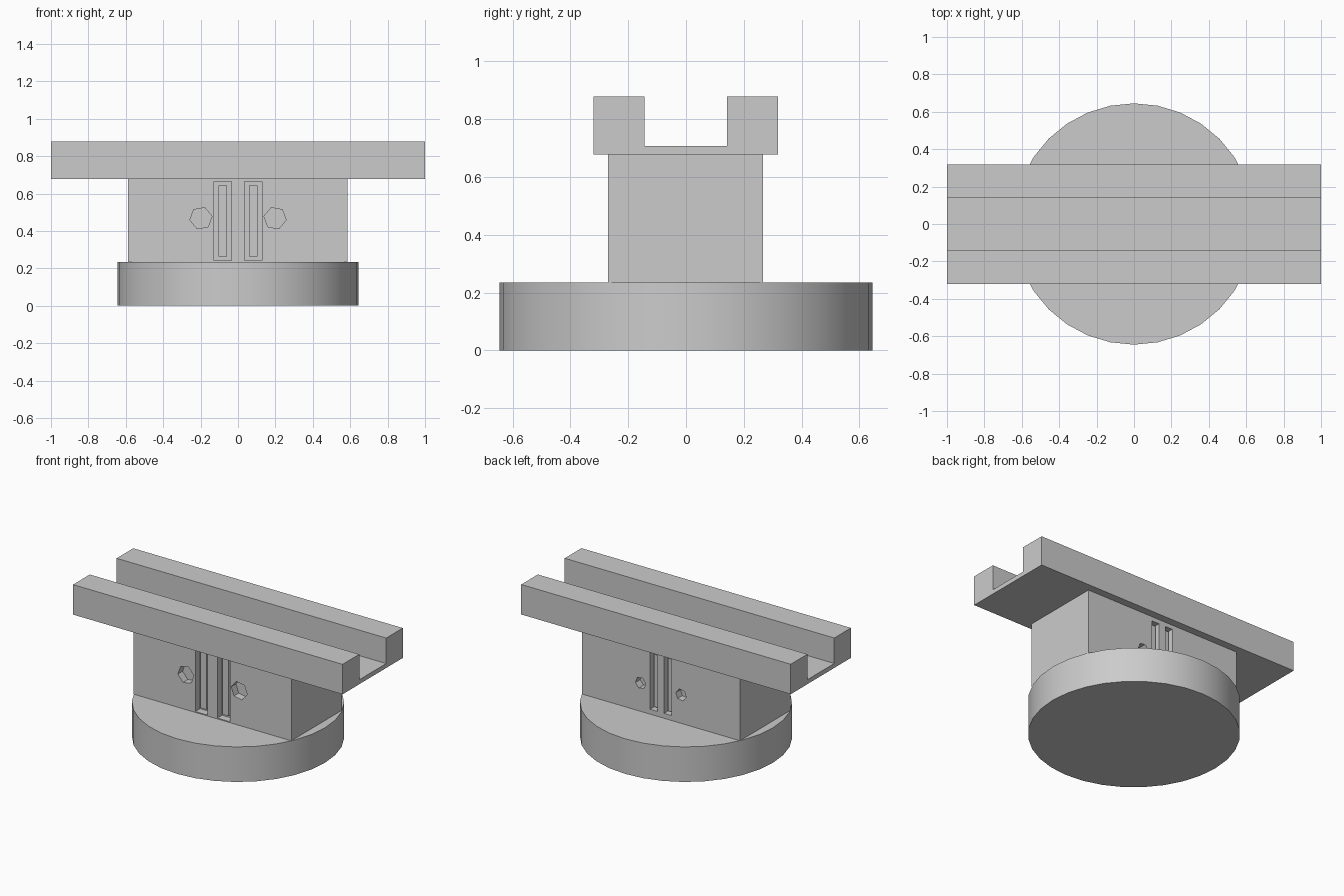
import bpy, bmesh, math
from mathutils import Matrix

cube = bpy.data.objects.get("Cube")
if cube:
    bpy.data.objects.remove(cube, do_unlink=True)

grey = bpy.data.materials.new("plain grey")
grey.use_nodes = True
grey.diffuse_color = (0.6, 0.6, 0.6, 1)
grey.node_tree.nodes["Principled BSDF"].inputs["Base Color"].default_value = (0.6, 0.6, 0.6, 1)


def make(name, bm):
    bmesh.ops.recalc_face_normals(bm, faces=bm.faces)
    mesh = bpy.data.meshes.new(name)
    bm.to_mesh(mesh)
    bm.free()
    mesh.materials.append(grey)
    ob = bpy.data.objects.new(name, mesh)
    bpy.context.collection.objects.link(ob)
    return ob


def add_box(bm, x, y, z):
    """Box between pairs of limits on each axis."""
    centre = [(a + b) / 2 for a, b in (x, y, z)]
    size = [b - a for a, b in (x, y, z)]
    matrix = Matrix.Translation(centre) @ Matrix.Diagonal((*size, 1))
    bmesh.ops.create_cube(bm, size=1, matrix=matrix)


def span(centre, width):
    return centre - width / 2, centre + width / 2


# Round base
bm = bmesh.new()
bmesh.ops.create_cone(bm, cap_ends=True, segments=32, radius1=0.645, radius2=0.645,
                      depth=0.235, matrix=Matrix.Translation((0, 0, 0.1175)))
base = make("round_base", bm)
bpy.context.view_layer.objects.active = base
base.select_set(True)
bpy.ops.object.shade_smooth_by_angle(angle=math.radians(30))
base.select_set(False)

# Grooved rail on top: a channel profile swept along x
bm = bmesh.new()
profile = [(-0.32, 0.677), (0.318, 0.677), (0.318, 0.878), (0.142, 0.878),
           (0.142, 0.707), (-0.143, 0.707), (-0.143, 0.878), (-0.32, 0.878)]
face = bm.faces.new([bm.verts.new((-1, y, z)) for y, z in profile])
swept = bmesh.ops.extrude_face_region(bm, geom=[face])["geom"]
bmesh.ops.translate(bm, vec=(2, 0, 0),
                    verts=[v for v in swept if isinstance(v, bmesh.types.BMVert)])
make("grooved_rail", bm)

# Body block
bm = bmesh.new()
add_box(bm, (-0.588, 0.585), (-0.27, 0.267), (0.235, 0.677))
body = make("body_block", bm)

# Slots and six-sided holes on both long sides, with a bar standing in each slot
DEPTH = 0.05
cutters = bmesh.new()
bars = bmesh.new()
# wall y, outward direction, slot x, slot width, slot z limits, hole x, hole z, hole radius
sides = [(-0.27, -1, 0.082, 0.092, (0.241, 0.665), 0.198, 0.468, 0.06),
         (0.267, 1, 0.052, 0.055, (0.268, 0.648), 0.15, 0.425, 0.039)]
for wall, out, slot_x, width, (low, high), hole_x, hole_z, radius in sides:
    inner = wall - out * DEPTH
    outer = wall + out * 0.05
    bar_front = wall - out * 0.02
    rim = width * 0.25
    for s in (-1, 1):
        add_box(cutters, span(s * slot_x, width), sorted((inner, outer)), (low, high))
        add_box(bars, span(s * slot_x, width / 2),
                sorted((inner - out * 0.005, bar_front)), (low + rim, high - rim))
        matrix = (Matrix.Translation((s * hole_x, (inner + outer) / 2, hole_z))
                  @ Matrix.Rotation(s * math.radians(10), 4, 'Y')
                  @ Matrix.Rotation(math.pi / 2, 4, 'X')
                  @ Matrix.Rotation(math.pi / 2, 4, 'Z'))
        # the extra quarter turn is undone so that the points lie left and right
        matrix = matrix @ Matrix.Rotation(math.pi, 4, 'Z')
        bmesh.ops.create_cone(cutters, cap_ends=True, segments=6, radius1=radius,
                              radius2=radius, depth=abs(outer - inner), matrix=matrix)
cutter = make("recess_cutter", cutters)
make("slot_bars", bars)

# Cut the recesses and remove the helper
cut = body.modifiers.new("recesses", 'BOOLEAN')
cut.operation = 'DIFFERENCE'
cut.solver = 'EXACT'
cut.object = cutter
bpy.context.view_layer.objects.active = body
body.select_set(True)
bpy.ops.object.modifier_apply(modifier=cut.name)
bpy.data.objects.remove(cutter, do_unlink=True)
